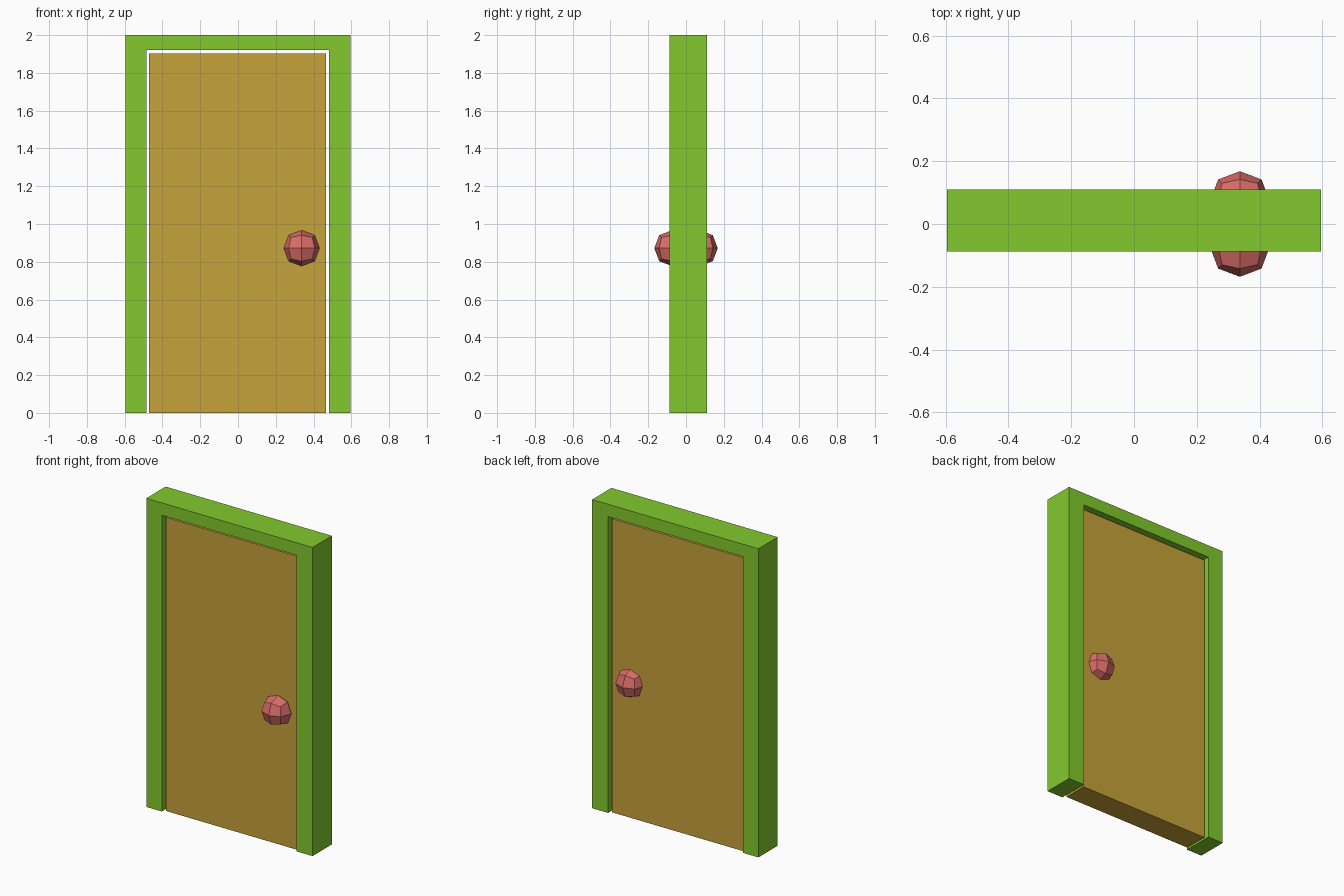
import bpy
import bmesh

default_cube = bpy.data.objects.get("Cube")
if default_cube:
    bpy.data.objects.remove(default_cube, do_unlink=True)


def make_material(name, color):
    mat = bpy.data.materials.new(name)
    mat.use_nodes = True
    mat.diffuse_color = (*color, 1)
    bsdf = next(n for n in mat.node_tree.nodes if n.type == 'BSDF_PRINCIPLED')
    bsdf.inputs["Base Color"].default_value = (*color, 1)
    return mat


def add_prism(name, outline, y_front, y_back, mat):
    """Extrude an x-z outline from the front to the back."""
    bm = bmesh.new()
    face = bm.faces.new([bm.verts.new((x, y_front, z)) for x, z in outline])
    extruded = bmesh.ops.extrude_face_region(bm, geom=[face], use_keep_orig=True)
    moved = [g for g in extruded["geom"] if isinstance(g, bmesh.types.BMVert)]
    bmesh.ops.translate(bm, verts=moved, vec=(0, y_back - y_front, 0))
    bmesh.ops.recalc_face_normals(bm, faces=bm.faces)
    mesh = bpy.data.meshes.new(name)
    bm.to_mesh(mesh)
    bm.free()
    mesh.materials.append(mat)
    obj = bpy.data.objects.new(name, mesh)
    bpy.context.collection.objects.link(obj)
    return obj


def add_knob(name, center, radius, mat):
    """Faceted round knob: a cube rounded by one subdivision step."""
    bpy.ops.mesh.primitive_cube_add(size=2 * radius / 0.84, location=center)
    obj = bpy.context.object
    obj.name = name
    obj.data.materials.append(mat)
    rounding = obj.modifiers.new("rounding", 'SUBSURF')
    rounding.levels = rounding.render_levels = 1
    return obj


green = make_material("leaf green", (0.223, 0.584, 0.026))
wood = make_material("golden wood", (0.571, 0.366, 0.044))
coral = make_material("coral red", (0.70, 0.153, 0.138))

# Door frame: two jambs joined by a lintel, open at the bottom
half_width, left_in, right_in, height, lintel = 0.596, 0.482, -0.485, 2.0, 1.92
add_prism("door_frame", [
    (-half_width, 0), (right_in, 0), (right_in, lintel), (left_in, lintel),
    (left_in, 0), (half_width, 0), (half_width, height), (-half_width, height),
], -0.088, 0.11, green)

# Door panel, slightly recessed with a thin gap around it
add_prism("door_panel", [(-0.47, 0), (0.467, 0), (0.467, 1.902), (-0.47, 1.902)],
          -0.068, 0.09, wood)

# Knobs on both faces
for side, y in (("front", -0.073), ("back", 0.073)):
    add_knob(side + "_knob", (0.337, y, 0.872), 0.095, coral)
